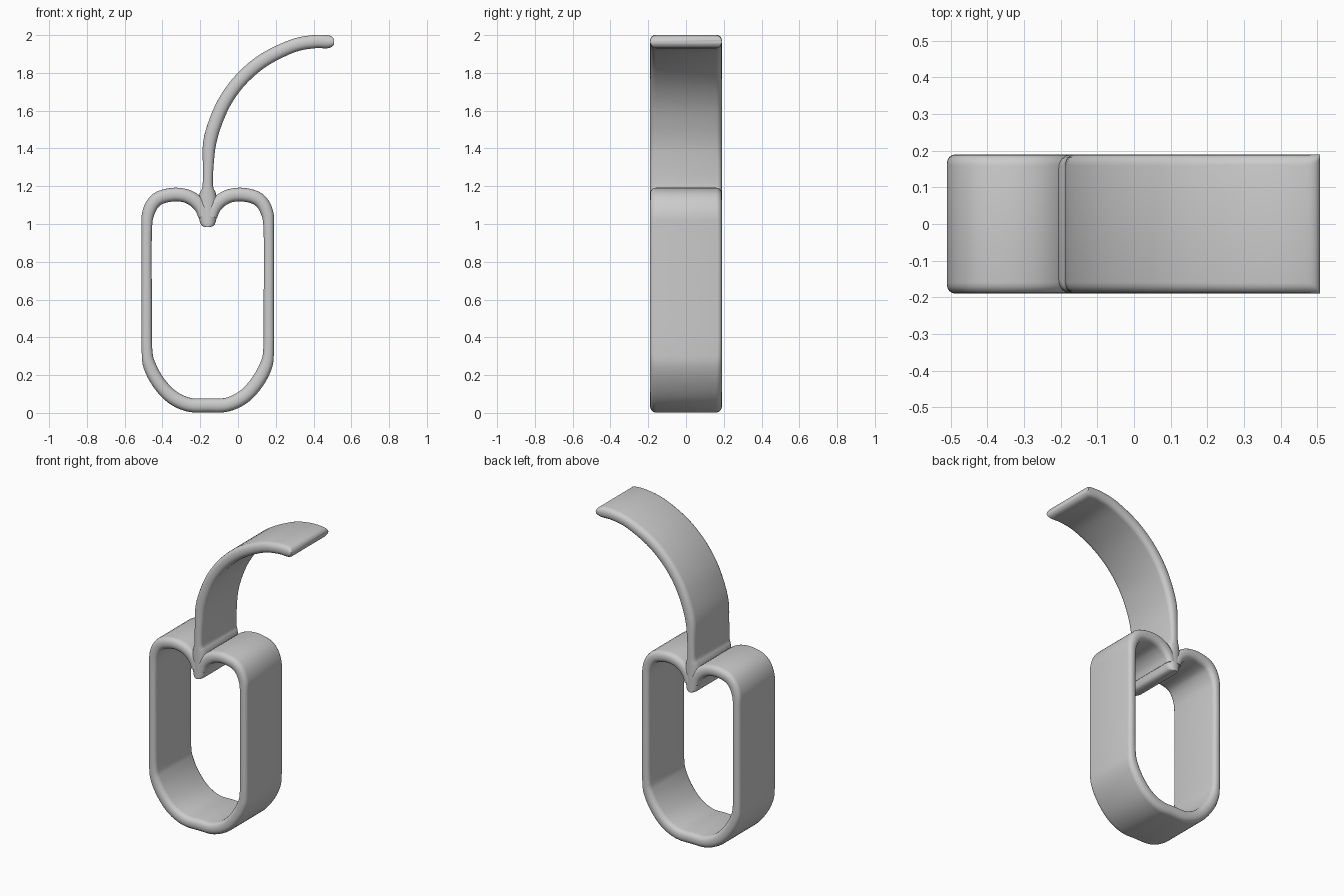
import bpy, math
from mathutils import Vector

cube = bpy.data.objects.get("Cube")
if cube:
    bpy.data.objects.remove(cube, do_unlink=True)

grey = bpy.data.materials.new("plain grey")
grey.use_nodes = True
GREY = (0.6, 0.6, 0.6, 1)
grey.diffuse_color = GREY
grey.node_tree.nodes["Principled BSDF"].inputs["Base Color"].default_value = GREY

HALF_WIDTH = 0.19
AXIS_X = -0.16


def smooth_path(points, steps=4):
    """Catmull-Rom through (x, z, half thickness) points."""
    p = [Vector(q) for q in points]
    p = [p[0]] + p + [p[-1]]
    out = []
    for a, b, c, d in zip(p, p[1:], p[2:], p[3:]):
        for i in range(steps):
            t = i / steps
            out.append(0.5 * (2 * b + (c - a) * t + (2 * a - 5 * b + 4 * c - d) * t**2
                              + (3 * b - a - 3 * c + d) * t**3))
    return out + [p[-1]]


def section(half, corner_steps=5):
    """Rounded strip cross-section as (offset, y) pairs."""
    r = half * 0.85
    ring = []
    for k, (sn, sy) in enumerate(((1, 1), (-1, 1), (-1, -1), (1, -1))):
        for i in range(corner_steps):
            a = math.pi / 2 * (k + i / (corner_steps - 1))
            ring.append((sn * (half - r) + r * math.cos(a),
                         sy * (HALF_WIDTH - r) + r * math.sin(a)))
    return ring


def strip(name, points):
    path = smooth_path(points)
    verts, faces = [], []
    for i, p in enumerate(path):
        before, after = path[max(i - 1, 0)], path[min(i + 1, len(path) - 1)]
        tangent = Vector((after.x - before.x, after.y - before.y)).normalized()
        for n, y in section(p.z):
            verts.append((p.x + tangent.y * n, y, p.y - tangent.x * n))
    size = len(verts) // len(path)
    for i in range(len(path) - 1):
        for j in range(size):
            a, b = i * size + j, i * size + (j + 1) % size
            faces.append((a, b, b + size, a + size))
    faces.append(tuple(reversed(range(size))))
    faces.append(tuple(range(len(verts) - size, len(verts))))
    mesh = bpy.data.meshes.new(name)
    mesh.from_pydata(verts, [], faces)
    mesh.materials.append(grey)
    obj = bpy.data.objects.new(name, mesh)
    bpy.context.collection.objects.link(obj)
    bpy.ops.object.select_all(action='DESELECT')
    obj.select_set(True)
    bpy.context.view_layer.objects.active = obj
    bpy.ops.object.mode_set(mode='EDIT')
    bpy.ops.mesh.select_all(action='SELECT')
    bpy.ops.mesh.normals_make_consistent(inside=False)
    bpy.ops.object.mode_set(mode='OBJECT')
    bpy.ops.object.shade_smooth_by_angle(angle=math.radians(50))
    return obj


# Closed loop: half of the centreline, mirrored about its own axis
half_loop = [(0.10, 0.043, 0.037), (0.19, 0.085, 0.037), (0.26, 0.16, 0.036),
             (0.308, 0.25, 0.034), (0.322, 0.34, 0.028), (0.323, 0.6, 0.027),
             (0.323, 0.95, 0.027), (0.314, 1.06, 0.033), (0.27, 1.13, 0.036),
             (0.19, 1.155, 0.036), (0.12, 1.15, 0.036), (0.07, 1.125, 0.036),
             (0.035, 1.085, 0.034), (0.02, 1.04, 0.03)]
loop = [(AXIS_X - u, z, t) for u, z, t in reversed(half_loop)]
loop.append((AXIS_X, 0.04, 0.037))
loop += [(AXIS_X + u, z, t) for u, z, t in half_loop]
strip("ring_band", loop)

# Curved arm, rooted in the notch with a rounded lower lip
arm = [(AXIS_X, 0.985, 0.015), (AXIS_X, 0.995, 0.035), (AXIS_X, 1.03, 0.046),
       (AXIS_X, 1.10, 0.055), (AXIS_X, 1.165, 0.042), (AXIS_X, 1.20, 0.028),
       (-0.158, 1.30, 0.028), (-0.15, 1.43, 0.035), (-0.115, 1.55, 0.036),
       (-0.06, 1.665, 0.036), (0.025, 1.775, 0.036), (0.14, 1.87, 0.036),
       (0.29, 1.943, 0.035), (0.40, 1.965, 0.035), (0.47, 1.965, 0.035),
       (0.497, 1.965, 0.027), (0.508, 1.965, 0.012)]
strip("curved_arm", arm)
